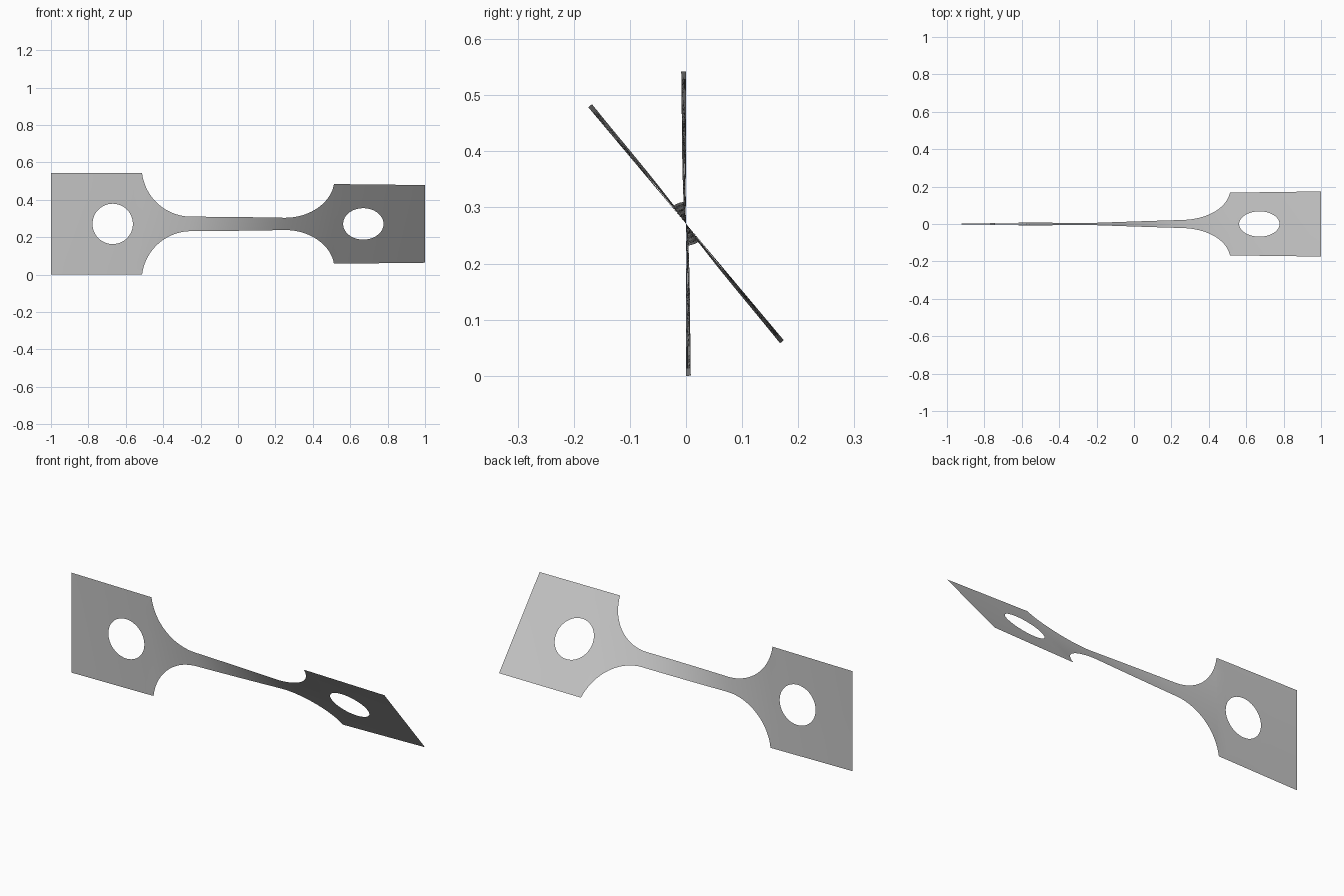
import bpy, bmesh
from math import sin, cos, pi, sqrt, radians, copysign

cube = bpy.data.objects.get("Cube")
if cube:
    bpy.data.objects.remove(cube)

HALF, NECK = 0.271, 0.039          # half widths of the end plates and the neck
FILLET, NECK_END = 0.265, 0.25     # fillet radius and where the neck stops
HOLE, HOLE_X = 0.108, 0.67         # hole radius and centre distance
DROP = FILLET + NECK - HALF
PLATE = NECK_END + sqrt(FILLET ** 2 - DROP ** 2)   # inner edge of each plate
ROWS = 4


def outer(x):
    """Half width of the strip at x."""
    d = abs(x) - NECK_END
    if d <= 0:
        return NECK
    if abs(x) >= PLATE - 1e-6:
        return HALF
    return NECK + FILLET - sqrt(FILLET ** 2 - d ** 2)


def inner(x):
    """Half height of the hole at x."""
    return sqrt(max(0, HOLE ** 2 - (abs(x) - HOLE_X) ** 2))


def twist(x):
    """Twist angle, mostly taken up by the narrow neck."""
    knots = [(0, 0), (NECK_END, 13), (PLATE, 18.2), (1, 20)]
    a = abs(x)
    for (x0, t0), (x1, t1) in zip(knots, knots[1:]):
        if a <= x1 + 1e-6:
            return radians(20 + copysign(t0 + (t1 - t0) * (a - x0) / (x1 - x0), x))


# Stations along the strip: neck, fillet, plate and hole, mirrored in x
arc = pi / 2 - 0.125
stations = {NECK_END * i / 10 for i in range(11)}
stations |= {NECK_END + FILLET * sin(arc * i / 18) for i in range(1, 18)}
stations |= {PLATE, 1.0}
stations |= {HOLE_X - HOLE * cos(pi * i / 24) for i in range(25)}
stations |= {HOLE_X + HOLE + (1 - HOLE_X - HOLE) * i / 4 for i in range(1, 4)}
half = sorted({round(s, 6) for s in stations})
xs = [-s for s in reversed(half) if s > 0] + half

# Twisted sheet, upper and lower strips welded along the middle
bm = bmesh.new()
for side in (1, -1):
    columns = []
    for x in xs:
        lo, hi, angle = inner(x), outer(x), twist(x)
        if lo < 0.002:
            lo = 0
        column = []
        for r in range(ROWS + 1):
            w = side * (lo + (hi - lo) * r / ROWS)
            column.append(bm.verts.new((x, -w * sin(angle), HALF + w * cos(angle))))
        columns.append(column)
    for a, b in zip(columns, columns[1:]):
        for r in range(ROWS):
            quad = (a[r], b[r], b[r + 1], a[r + 1])
            bm.faces.new(quad if side > 0 else quad[::-1])
bmesh.ops.remove_doubles(bm, verts=bm.verts, dist=1e-5)

mesh = bpy.data.meshes.new("twisted_strip")
bm.to_mesh(mesh)
bm.free()
mesh.shade_smooth()

# Plain grey metal
grey = bpy.data.materials.new("light_grey")
grey.use_nodes = True
colour = (0.55, 0.55, 0.55, 1)
grey.diffuse_color = colour
grey.node_tree.nodes["Principled BSDF"].inputs["Base Color"].default_value = colour
mesh.materials.append(grey)

strip = bpy.data.objects.new("twisted_strip", mesh)
bpy.context.collection.objects.link(strip)
